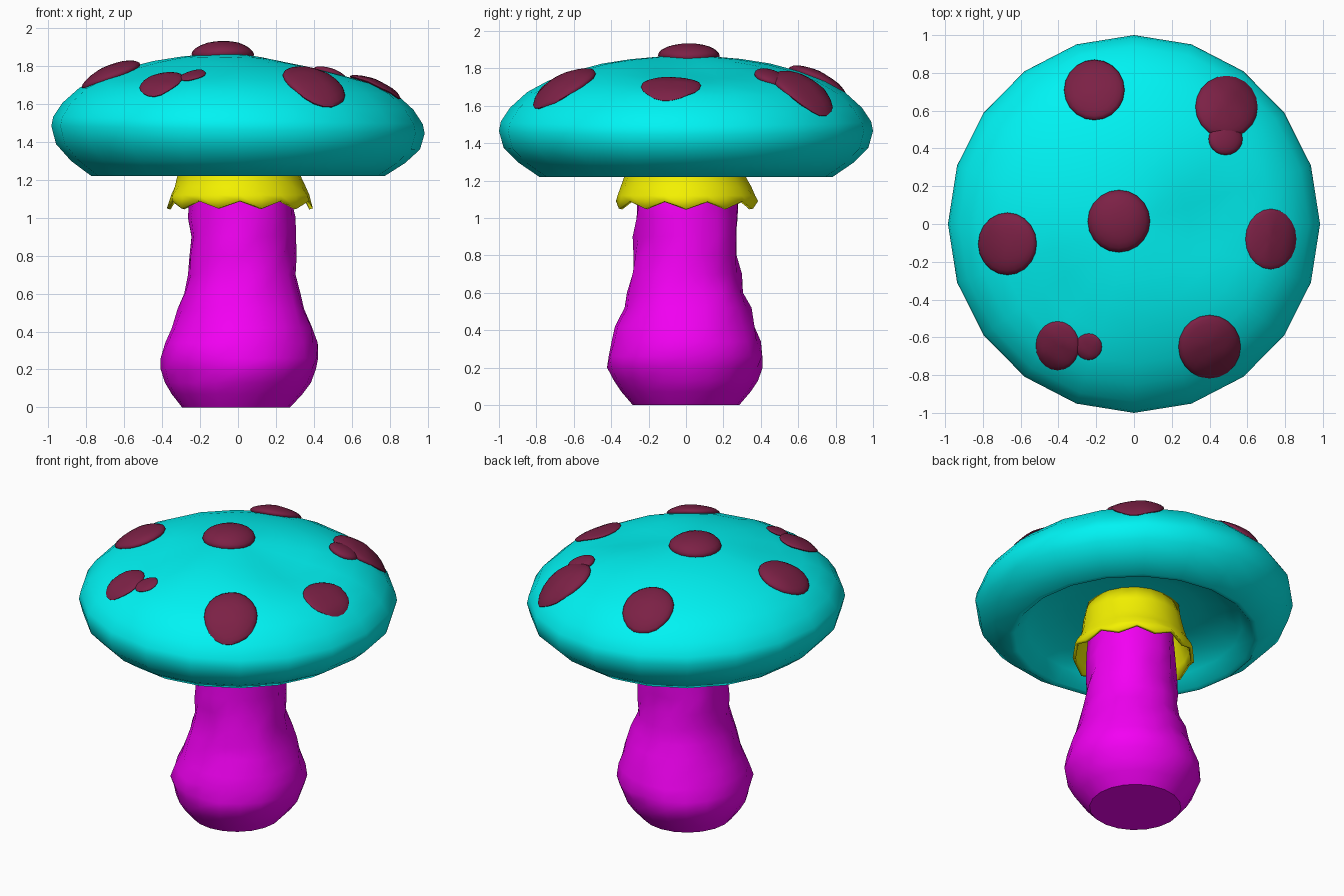
import bpy, bmesh, math, random
from mathutils import Vector
from mathutils.bvhtree import BVHTree

if "Cube" in bpy.data.objects:
    bpy.data.objects.remove(bpy.data.objects["Cube"])

random.seed(4)
SIDES = 20


def material(name, rgb):
    m = bpy.data.materials.new(name)
    m.diffuse_color = (*rgb, 1)
    m.use_nodes = True
    m.node_tree.nodes["Principled BSDF"].inputs["Base Color"].default_value = m.diffuse_color
    return m


def finish(bm, name, mat, angle=45):
    bmesh.ops.remove_doubles(bm, verts=bm.verts, dist=1e-5)
    bmesh.ops.recalc_face_normals(bm, faces=bm.faces)
    me = bpy.data.meshes.new(name)
    bm.to_mesh(me)
    ob = bpy.data.objects.new(name, me)
    bpy.context.collection.objects.link(ob)
    me.materials.append(mat)
    bpy.ops.object.select_all(action='DESELECT')
    ob.select_set(True)
    bpy.context.view_layer.objects.active = ob
    bpy.ops.object.shade_smooth_by_angle(angle=math.radians(angle))
    return ob


def lathe(profile, shape, sides=SIDES, cap_ends=False):
    """Revolve (r, z) points; shape(r, z, side, row) gives each final position."""
    bm = bmesh.new()
    rings = [[bm.verts.new(shape(r, z, i, k)) for i in range(sides)]
             for k, (r, z) in enumerate(profile)]
    for a, b in zip(rings, rings[1:]):
        for i in range(sides):
            j = (i + 1) % sides
            bm.faces.new((a[i], a[j], b[j], b[i]))
    if cap_ends:
        bm.faces.new(rings[0])
        bm.faces.new(rings[-1])
    return bm


def polar(r, z, i, sides=SIDES):
    a = math.tau * i / sides
    return Vector((r * math.cos(a), r * math.sin(a), z))


cyan = material("cap_cyan", (0.0, 0.9, 0.9))
magenta = material("stem_magenta", (0.9, 0.0, 0.9))
yellow = material("skirt_yellow", (0.9, 0.88, 0.0))
maroon = material("spot_maroon", (0.2, 0.015, 0.06))


# Cap: dome, rolled rim and hollow underside, with the right side sagging and two dents
def cap_shape(r, z, i, k):
    p = polar(r, z, i)
    p.x *= 0.985
    if k < RIM:
        drop = min(1, max(0, (z - 1.22) / 0.2))
        p.z -= 0.02 * p.x * drop * min(1, r)
        if z > 1.5:
            for cx, cy, depth, w in ((0.42, 0.0, 0.06, 0.28), (-0.42, -0.38, 0.035, 0.22)):
                p.z -= depth * math.exp(-((p.x - cx) ** 2 + (p.y - cy) ** 2) / w ** 2)
    return p


RIM = 12
cap_profile = [(0.001, 1.872), (0.15, 1.866), (0.3, 1.851), (0.45, 1.826), (0.6, 1.785),
               (0.74, 1.732), (0.85, 1.672), (0.94, 1.59), (0.99, 1.515), (1.0, 1.465),
               (0.975, 1.375), (0.895, 1.295), (0.785, 1.22), (0.75, 1.225), (0.68, 1.3),
               (0.58, 1.36), (0.42, 1.4), (0.25, 1.41)]
cap_bm = lathe(cap_profile, cap_shape, cap_ends=True)
cap_bm.normal_update()
surface = BVHTree.FromBMesh(cap_bm)
finish(cap_bm, "cap", cyan)


# Stem: bulbous foot narrowing upward, with a slightly knobbly surface
def stem_shape(r, z, i, k):
    bump = random.uniform(-0.012, 0.012) if 0.15 < z < 1.3 else 0
    p = polar(r + bump, z, i)
    p.x += -0.01 + 0.03 * min(1, z / 0.4)
    return p


stem_profile = [(0.285, 0), (0.345, 0.07), (0.385, 0.13), (0.412, 0.2), (0.418, 0.26),
                (0.405, 0.34), (0.375, 0.42), (0.34, 0.52), (0.315, 0.6), (0.29, 0.7),
                (0.28, 0.8), (0.275, 0.9), (0.275, 1.0), (0.27, 1.1), (0.26, 1.25),
                (0.25, 1.42)]
finish(lathe(stem_profile, stem_shape, cap_ends=True), "stem", magenta)


# Skirt: flared collar below the cap with a zigzag hem
def skirt_shape(r, z, i, k):
    if k == 5:
        z += 0.04 * (i % 2)
    p = polar(r + random.uniform(-0.006, 0.006), z, i)
    p.x += 0.01
    return p


skirt_profile = [(0.29, 1.41), (0.31, 1.32), (0.325, 1.22), (0.345, 1.165),
                 (0.368, 1.12), (0.38, 1.05)]
skirt = finish(lathe(skirt_profile, skirt_shape), "skirt", yellow)
solid = skirt.modifiers.new("thickness", 'SOLIDIFY')
solid.thickness = 0.02
solid.offset = -1


# Spots: flattened balls draped over the top of the cap (x, y, x radius, y radius, height)
spots = [(-0.21, 0.71, 0.16, 0.16, 0.045), (0.49, 0.62, 0.165, 0.165, 0.045),
         (0.485, 0.45, 0.09, 0.085, 0.035), (-0.08, 0.015, 0.165, 0.165, 0.06),
         (-0.67, -0.105, 0.155, 0.165, 0.045), (0.725, -0.08, 0.135, 0.16, 0.022),
         (0.4, -0.65, 0.165, 0.168, 0.045), (-0.405, -0.645, 0.115, 0.13, 0.025),
         (-0.24, -0.65, 0.07, 0.07, 0.015)]
for n, (x, y, rx, ry, h) in enumerate(spots, 1):
    bm = bmesh.new()
    bmesh.ops.create_uvsphere(bm, u_segments=20, v_segments=12, radius=1)
    for v in bm.verts:
        px, py = x + rx * v.co.x, y + ry * v.co.y
        hit = surface.ray_cast(Vector((px, py, 3)), Vector((0, 0, -1)))[0]
        base = hit.z if hit else 1.5
        v.co = (px, py, base + 0.008 + h * v.co.z)
    finish(bm, f"spot_{n}", maroon, 60)
